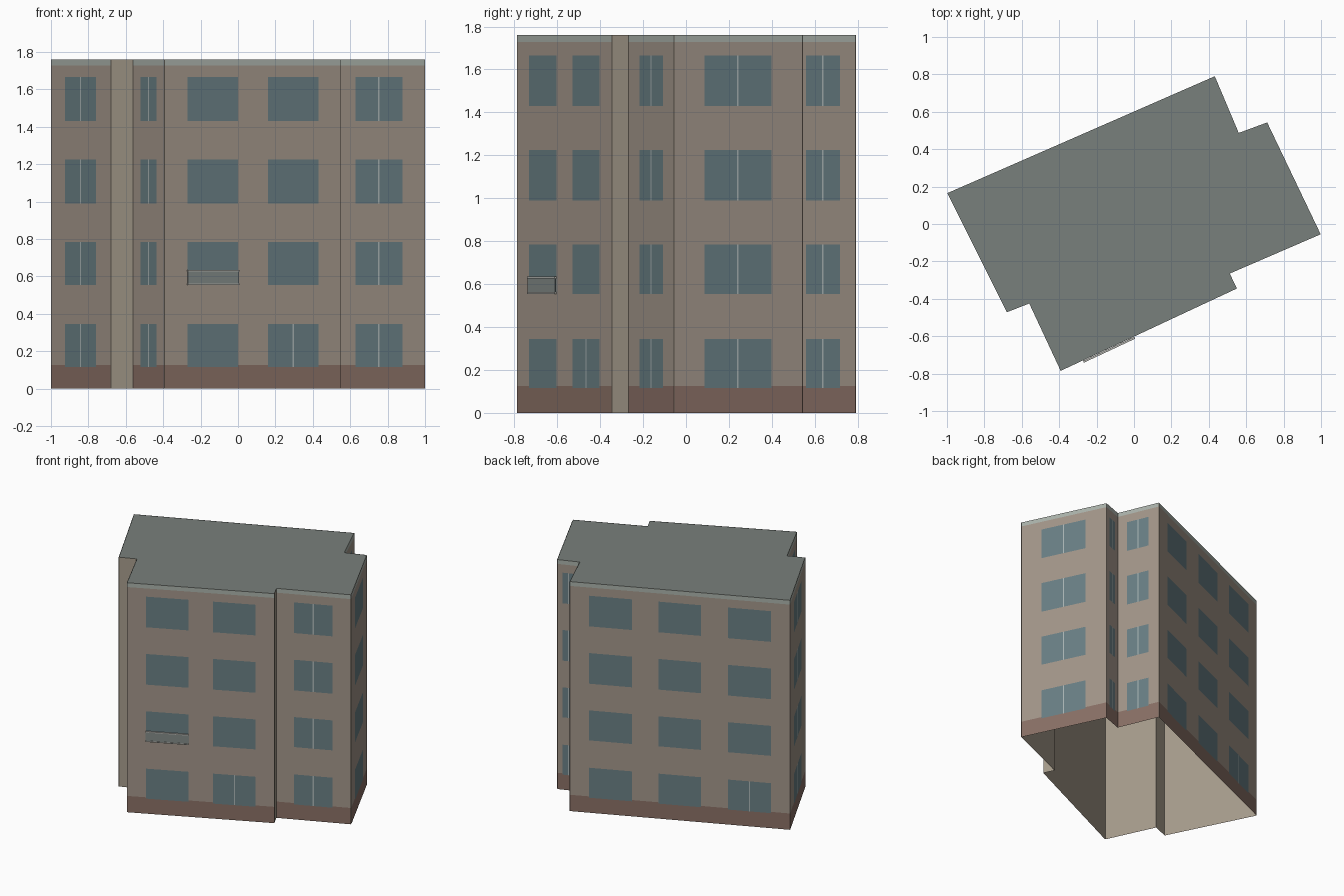
import bpy, bmesh
from mathutils import Vector

if "Cube" in bpy.data.objects:
    bpy.data.objects.remove(bpy.data.objects["Cube"])

TOP, BASE, BAND = 1.76, 0.125, 1.728
OFF = 0.002                      # facade skin sits just outside the core shell
FLOORS = [(0.115, 0.345), (0.555, 0.785), (0.99, 1.225), (1.43, 1.665)]

# Footprint, counter-clockwise from the front corner
PLAN = [Vector(p) for p in [
    (-0.392, -0.785), (0.55, -0.345), (0.512, -0.265), (0.998, -0.055),
    (0.712, 0.543), (0.56, 0.487), (0.432, 0.79), (-0.998, 0.165),
    (-0.68, -0.472), (-0.56, -0.425)]]

# Wall index -> window columns (start, end, floors with a central mullion)
ONE = [(0.235, 0.755, range(4))]
FACADES = {
    0: [(0.128, 0.416, []), (0.585, 0.873, [0])],
    2: ONE, 3: ONE, 4: ONE, 5: ONE,
    6: [(0.086, 0.282, []), (0.402, 0.597, []), (0.718, 0.914, [0])],
    7: ONE, 9: ONE}

COLORS = {
    "core_shell": (0.38, 0.33, 0.26), "roof": (0.19, 0.215, 0.20),
    "walls": (0.36, 0.30, 0.25), "plinth": (0.25, 0.16, 0.13),
    "roof_band": (0.40, 0.44, 0.40), "windows": (0.14, 0.21, 0.23),
    "window_mullions": (0.40, 0.46, 0.46),
    "balcony_panel": (0.22, 0.25, 0.24), "balcony_rails": (0.45, 0.45, 0.42)}
parts = {name: [] for name in COLORS}


def point(i, t, z, off=0.0):
    """Point on wall i at fraction t, height z, pushed outwards by off."""
    a, b = PLAN[i], PLAN[(i + 1) % len(PLAN)]
    d = (b - a).normalized()
    p = a.lerp(b, t) + Vector((d.y, -d.x)) * off
    return Vector((p.x, p.y, z))


def panel(part, i, t0, t1, z0, z1, off=0.0):
    parts[part].append([point(i, t0, z0, off), point(i, t1, z0, off),
                        point(i, t1, z1, off), point(i, t0, z1, off)])


def wall_box(part, i, t0, t1, z0, z1, o0, o1):
    """Box that follows wall i between offsets o0 and o1."""
    lo, hi = [[point(i, t, z, o) for t, o in
               ((t0, o1), (t1, o1), (t1, o0), (t0, o0))] for z in (z0, z1)]
    parts[part] += [lo[::-1], hi]
    for k in range(4):
        n = (k + 1) % 4
        parts[part].append([lo[k], lo[n], hi[n], hi[k]])


def cell_part(t, z, columns, half):
    """Which part a facade grid cell belongs to."""
    for t0, t1, mullions in columns:
        for f, (z0, z1) in enumerate(FLOORS):
            if t0 < t < t1 and z0 < z < z1:
                mid = abs(t - (t0 + t1) / 2) < half
                return "window_mullions" if mid and f in mullions else "windows"
    return "plinth" if z < BASE else "roof_band" if z > BAND else "walls"


# Core shell (open underneath) and flat roof
for i in range(len(PLAN)):
    panel("core_shell", i, 0, 1, 0, TOP)
parts["roof"].append([Vector((p.x, p.y, TOP)) for p in PLAN])

# Facades: each wall is a grid of cells shared out between the parts
zs = sorted({0, BASE, BAND, TOP} | {z for f in FLOORS for z in f})
for i, columns in FACADES.items():
    length = (PLAN[(i + 1) % len(PLAN)] - PLAN[i]).length
    half = min(0.004, length * 0.02) / length
    ts = {0, 1}
    for t0, t1, mullions in columns:
        mid = (t0 + t1) / 2
        ts |= {t0, t1}
        if len(mullions):
            ts |= {mid - half, mid + half}
    ts = sorted(ts)
    for t0, t1 in zip(ts, ts[1:]):
        for z0, z1 in zip(zs, zs[1:]):
            panel(cell_part((t0 + t1) / 2, (z0 + z1) / 2, columns, half),
                  i, t0, t1, z0, z1, OFF)

# Shallow balcony guard on the front wall, with top and bottom rails
wall_box("balcony_panel", 0, 0.128, 0.416, 0.563, 0.627, 0.006, 0.010)
for z in (0.555, 0.627):
    wall_box("balcony_rails", 0, 0.126, 0.418, z, z + 0.008, OFF, 0.013)

# Turn every part into an object
for name, faces in parts.items():
    bm = bmesh.new()
    for f in faces:
        bm.faces.new([bm.verts.new(v) for v in f])
    bmesh.ops.remove_doubles(bm, verts=bm.verts, dist=1e-5)
    mesh = bpy.data.meshes.new(name)
    bm.to_mesh(mesh)
    bm.free()
    mat = bpy.data.materials.new(name)
    mat.diffuse_color = (*COLORS[name], 1)
    mat.use_nodes = True
    mat.node_tree.nodes["Principled BSDF"].inputs["Base Color"].default_value = mat.diffuse_color
    mesh.materials.append(mat)
    bpy.context.collection.objects.link(bpy.data.objects.new(name, mesh))
